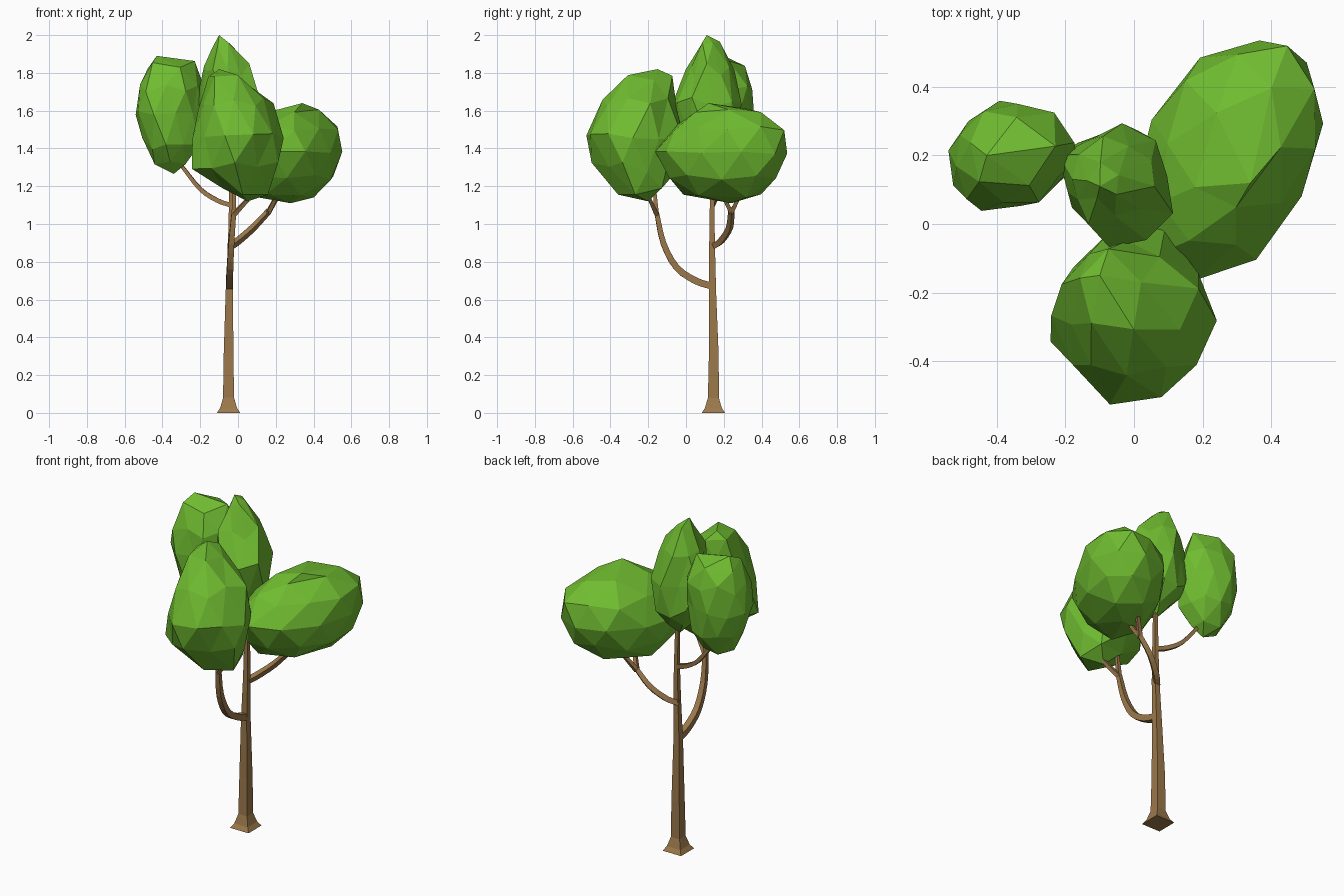
import bpy, bmesh, math, random
from mathutils import Vector

if "Cube" in bpy.data.objects:
    bpy.data.objects.remove(bpy.data.objects["Cube"])


def material(name, color):
    m = bpy.data.materials.new(name)
    m.diffuse_color = (*color, 1)
    m.use_nodes = True
    m.node_tree.nodes["Principled BSDF"].inputs["Base Color"].default_value = m.diffuse_color
    return m


BARK = material("bark brown", (0.33, 0.19, 0.07))
LEAF = material("leaf green", (0.16, 0.5, 0.03))


def finish(bm, name, mat):
    bmesh.ops.recalc_face_normals(bm, faces=bm.faces)
    me = bpy.data.meshes.new(name)
    bm.to_mesh(me)
    bm.free()
    me.materials.append(mat)
    ob = bpy.data.objects.new(name, me)
    bpy.context.collection.objects.link(ob)
    return ob


def smooth_path(pts, steps):
    """Catmull-Rom curve through the points (x, y, z, radius)."""
    p = [Vector(q) for q in pts]
    p = [2 * p[0] - p[1]] + p + [2 * p[-1] - p[-2]]
    out = []
    for i in range(1, len(p) - 2):
        a, b, c, d = p[i - 1:i + 3]
        for s in range(steps):
            t = s / steps
            out.append(0.5 * (2 * b + (c - a) * t + (2 * a - 5 * b + 4 * c - d) * t * t
                              + (3 * b - a - 3 * c + d) * t ** 3))
    return out + [p[-2]]


def limb(name, pts, steps=1):
    """Square tapering tube along a path."""
    path = smooth_path(pts, steps)
    pos = [q.to_3d() for q in path]
    bm = bmesh.new()
    rings, old, side = [], None, None
    for i, c in enumerate(pos):
        tan = (pos[min(i + 1, len(pos) - 1)] - pos[max(i - 1, 0)]).normalized()
        if old is None:
            side = Vector((1, 0, 0)) if abs(tan.x) < 0.8 else Vector((0, 1, 0))
        else:
            side = old.rotation_difference(tan) @ side
        side = (side - tan * side.dot(tan)).normalized()
        up, old, r = tan.cross(side), tan, path[i][3]
        rings.append([bm.verts.new(c + side * r * a + up * r * b)
                      for a, b in ((1, 1), (-1, 1), (-1, -1), (1, -1))])
    for lo, hi in zip(rings, rings[1:]):
        for k in range(4):
            bm.faces.new((lo[k], lo[k - 1], hi[k - 1], hi[k]))
    bm.faces.new(rings[0])
    bm.faces.new(rings[-1])
    return finish(bm, name, BARK)


def foliage(name, levels, angle=0, seed=1, rough=0.1, grow=1.02):
    """Faceted clump: levels are (z, centre x, centre y, radius x, radius y)."""
    random.seed(seed)
    lev = [Vector(q) for q in levels]
    z0, z1 = lev[0][0], lev[-1][0]
    ca, sa = math.cos(angle), math.sin(angle)
    bm = bmesh.new()
    bmesh.ops.create_icosphere(bm, subdivisions=2, radius=1)
    for v in bm.verts:
        d = v.co.normalized()
        z = z0 + (z1 - z0) * (d.z + 1) / 2
        pole = abs(d.z) > 0.99
        for a, b in zip(lev, lev[1:]):
            if z <= b[0] + 1e-5:
                break
        q = a.lerp(b, min(1, max(0, (z - a[0]) / (b[0] - a[0]))))
        h = d.to_2d().normalized() if not pole else Vector((0, 0))
        k = grow + random.uniform(-rough, rough)
        x, y = h.x * q[3] * k, h.y * q[4] * k
        dz = 0 if pole else random.uniform(-1, 1) * rough * 0.3 * (z1 - z0)
        z = min(z1, max(z0, z + dz))
        v.co = (q[1] + x * ca - y * sa, q[2] + x * sa + y * ca, z)
    return finish(bm, name, LEAF)


# trunk with flared foot
limb("trunk", [(-0.05, 0.145, 0, 0.062), (-0.05, 0.145, 0.025, 0.045),
               (-0.05, 0.145, 0.08, 0.029), (-0.05, 0.147, 0.3, 0.026),
               (-0.046, 0.14, 0.65, 0.019), (-0.038, 0.138, 0.9, 0.015),
               (-0.036, 0.138, 1.1, 0.012), (-0.04, 0.135, 1.4, 0.009)])

# three main branches
limb("front_branch", [(-0.045, 0.14, 0.67, 0.018), (-0.045, 0.05, 0.7, 0.018),
                      (-0.042, -0.05, 0.77, 0.017), (-0.035, -0.12, 0.9, 0.015),
                      (-0.022, -0.155, 1.06, 0.012)], 3)
limb("right_branch", [(-0.045, 0.14, 0.88, 0.015), (0.0, 0.185, 0.91, 0.015),
                      (0.08, 0.23, 0.98, 0.014), (0.165, 0.24, 1.07, 0.012)], 3)
limb("left_branch", [(-0.04, 0.138, 1.1, 0.012), (-0.11, 0.15, 1.125, 0.012),
                     (-0.2, 0.17, 1.185, 0.011), (-0.3, 0.18, 1.31, 0.009)], 3)

# forked twigs holding the clumps
for name, a, b in (("front_twig_a", (-0.022, -0.155, 1.05), (0.09, -0.21, 1.17)),
                   ("front_twig_b", (-0.022, -0.155, 1.05), (-0.02, -0.17, 1.22)),
                   ("right_twig_a", (0.16, 0.24, 1.06), (0.21, 0.19, 1.16)),
                   ("right_twig_b", (0.16, 0.24, 1.06), (0.22, 0.29, 1.16))):
    limb(name, [(*a, 0.012), (*b, 0.008)])

# leaf clumps
foliage("right_foliage", [(1.11, 0.28, 0.24, 0, 0), (1.15, 0.25, 0.19, 0.23, 0.13),
                          (1.25, 0.27, 0.19, 0.32, 0.21), (1.375, 0.275, 0.19, 0.36, 0.24),
                          (1.5, 0.3, 0.23, 0.31, 0.215), (1.6, 0.31, 0.22, 0.19, 0.11),
                          (1.64, 0.34, 0.12, 0, 0)], math.radians(63), 3, 0.06)
foliage("front_foliage", [(1.12, 0.05, -0.2, 0, 0), (1.18, 0.03, -0.24, 0.15, 0.13),
                          (1.3, -0.01, -0.27, 0.22, 0.2), (1.48, 0.01, -0.275, 0.235, 0.25),
                          (1.64, -0.02, -0.25, 0.19, 0.21), (1.76, -0.065, -0.205, 0.11, 0.135),
                          (1.82, -0.1, -0.15, 0, 0)], 0.3, 5, 0.11)
foliage("left_foliage", [(1.265, -0.34, 0.18, 0, 0), (1.32, -0.35, 0.19, 0.1, 0.09),
                         (1.43, -0.36, 0.2, 0.155, 0.14), (1.58, -0.36, 0.2, 0.18, 0.16),
                         (1.73, -0.36, 0.2, 0.17, 0.155), (1.84, -0.36, 0.2, 0.14, 0.11),
                         (1.89, -0.43, 0.2, 0, 0)], 0.2, 8, 0.11)
foliage("centre_foliage", [(1.3, -0.05, 0.13, 0, 0), (1.37, -0.05, 0.13, 0.09, 0.09),
                           (1.47, -0.05, 0.12, 0.14, 0.16), (1.62, -0.05, 0.115, 0.16, 0.175),
                           (1.77, -0.065, 0.12, 0.145, 0.13), (1.92, -0.08, 0.125, 0.08, 0.08),
                           (2.0, -0.1, 0.11, 0, 0)], 0.5, 11, 0.14)
